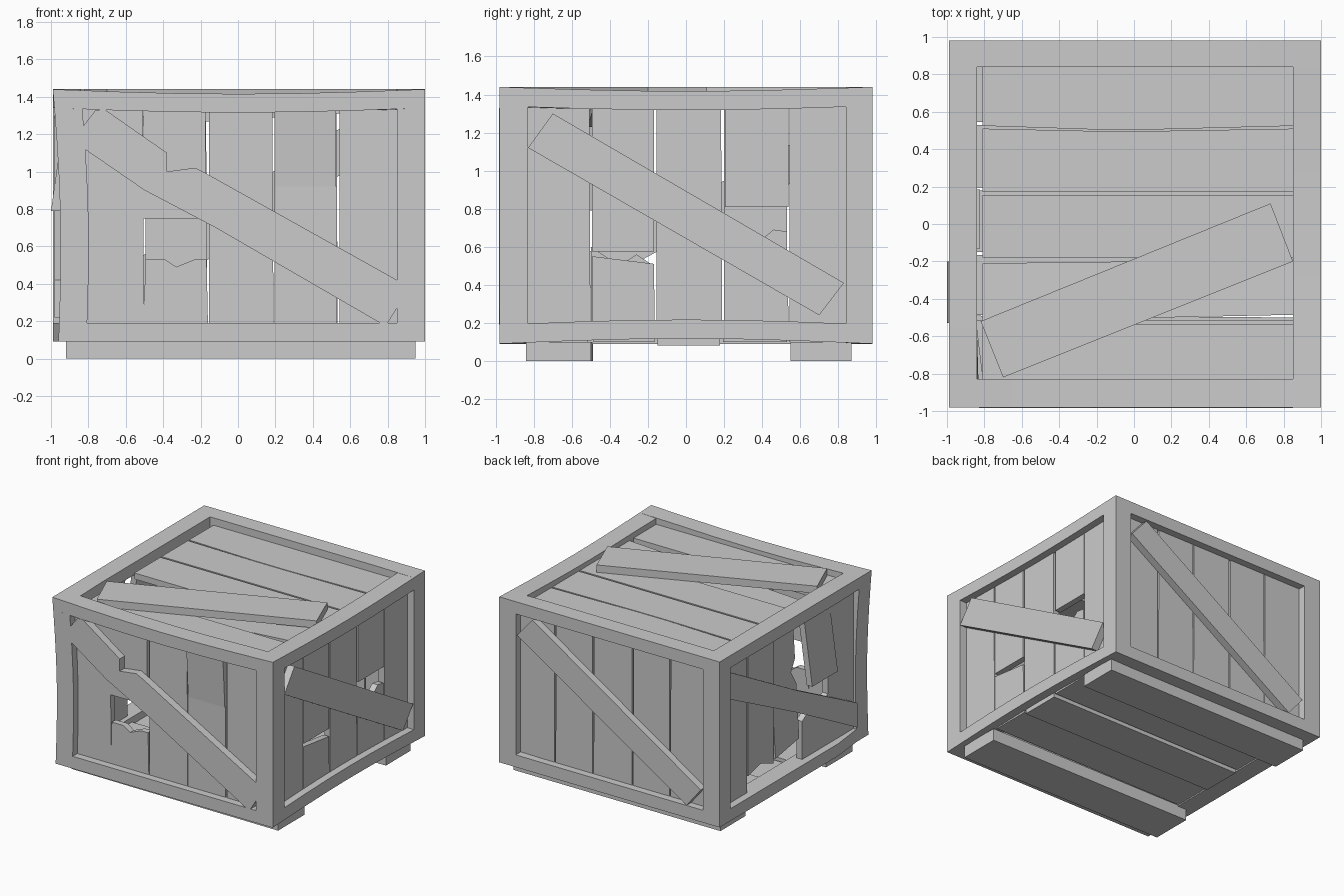
import bpy, bmesh, math
from mathutils import Vector

if "Cube" in bpy.data.objects:
    bpy.data.objects.remove(bpy.data.objects["Cube"])

# How each side maps (u, v, depth) to the world
SIDES = {
    "front": lambda u, v, d: (u, -d, v),
    "back": lambda u, v, d: (u, d, v),
    "right": lambda u, v, d: (d, u, v),
    "left": lambda u, v, d: (-d, u, v),
    "top": lambda u, v, d: (u, v, d),
}


def finish(name, bm):
    bmesh.ops.recalc_face_normals(bm, faces=bm.faces)
    me = bpy.data.meshes.new(name)
    bm.to_mesh(me)
    bm.free()
    ob = bpy.data.objects.new(name, me)
    bpy.context.collection.objects.link(ob)
    return ob


def slab(name, side, pts, d0, d1, bend=None):
    """Outline extruded between two depths on one side of the crate."""
    bm = bmesh.new()
    f = SIDES[side]
    b = bend or (lambda u, v: 0)
    lo = [bm.verts.new(f(u, v, d0 + b(u, v))) for u, v in pts]
    hi = [bm.verts.new(f(u, v, d1 + b(u, v))) for u, v in pts]
    bm.faces.new(lo)
    bm.faces.new(hi)
    for i in range(len(pts)):
        j = (i + 1) % len(pts)
        bm.faces.new((lo[i], lo[j], hi[j], hi[i]))
    return finish(name, bm)


def rect(u0, u1, v0, v1):
    return [(u0, v0), (u1, v0), (u1, v1), (u0, v1)]


def warp(p):
    """Dents and sagging of the old frame."""
    x, y, z = p
    if x < -.7 and y < -.8:
        t = (1.44 - z) / 1.35
        p.x += .03 * t + .025 * math.sin(math.pi * min(1, max(0, t)))
    if y < -.7 and z > 1.3:
        p.z -= .025 * max(0, math.cos(x * math.pi / 2))
    if x > .7 and z > 1.3:
        p.z -= .022 * max(0, math.cos(y * math.pi / 1.96))
    if x > .7 and z < .3:
        p.z += .027 * max(0, math.cos(y * math.pi / 1.96))
    return p


def beam(name, lo, hi, axis, n=6):
    """Segmented square beam, deformed by the warp."""
    bm = bmesh.new()
    a, b = [i for i in range(3) if i != axis]
    rings = []
    for k in range(n + 1):
        ring = []
        for s, t in ((0, 0), (1, 0), (1, 1), (0, 1)):
            p = Vector((0, 0, 0))
            p[axis] = lo[axis] + (hi[axis] - lo[axis]) * k / n
            p[a] = (lo, hi)[s][a]
            p[b] = (lo, hi)[t][b]
            ring.append(bm.verts.new(warp(p)))
        rings.append(ring)
    for r, q in zip(rings, rings[1:]):
        for i in range(4):
            j = (i + 1) % 4
            bm.faces.new((r[i], r[j], q[j], q[i]))
    bm.faces.new(rings[0])
    bm.faces.new(rings[-1])
    return finish(name, bm)


# Frame: four beams each way
XS = {"left": (-.99, -.84), "right": (.85, 1.0)}
YS = {"front": (-.98, -.83), "back": (.84, .98)}
ZS = {"bottom": (.09, .19), "top": (1.34, 1.44)}
for zn, (z0, z1) in ZS.items():
    for yn, (y0, y1) in YS.items():
        beam(f"{zn}_{yn}_beam", (-.99, y0, z0), (1, y1, z1), 0)
    for xn, (x0, x1) in XS.items():
        beam(f"{zn}_{xn}_beam", (x0, -.83, z0), (x1, .84, z1), 1)
for xn, (x0, x1) in XS.items():
    for yn, (y0, y1) in YS.items():
        beam(f"{yn}_{xn}_post", (x0, y0, .19), (x1, y1, 1.34), 2)

# Upright planks: edges shared by all four sides, broken ones listed apart
COLS = [(-.87, -.505), (-.495, -.168), (-.155, .187), (.198, .53), (.543, .88)]
DEPTH = {"front": .92, "back": .92, "right": .94, "left": .93}
BROKEN = {"front": (1, 3), "back": (), "right": (1, 3), "left": (1, 2, 3)}
for side, d in DEPTH.items():
    for i, (u0, u1) in enumerate(COLS):
        if i not in BROKEN[side]:
            slab(f"{side}_plank_{i + 1}", side,
                 [(u0, .15), (u1 + .003, .15), (u1 - .003, 1.36), (u0, 1.36)], d - .05, d)

# Front broken planks
slab("front_broken_lower", "front", [(-.505, .15), (-.16, .15), (-.168, .53), (-.23, .53),
     (-.33, .49), (-.39, .53), (-.495, .53)], .87, .92)
slab("front_broken_upper", "front", rect(-.505, -.175, .75, 1.36), .87, .92)
slab("front_bent_lower", "front", rect(.195, .53, .15, .92), .87, .92)
slab("front_bent_upper", "front", rect(.195, .525, .92, 1.36), .87, .92,
     lambda u, v: (v - .92) * .06)

# Right broken planks
slab("right_broken_lower", "right", [(-.495, .15), (-.165, .15), (-.168, .51), (-.495, .55)], .89, .94)
slab("right_broken_upper", "right", rect(-.495, -.168, .575, 1.36), .89, .94)
slab("right_split_lower", "right", [(.2, .15), (.54, .15), (.53, .68), (.46, .69), (.4, .64),
     (.3, .6), (.2, .63)], .89, .94)
slab("right_split_upper", "right", rect(.205, .54, .81, 1.36), .89, .94)

# Left broken planks, one swinging outwards
slab("left_loose_plank", "left", rect(-.53, -.2, .79, 1.36), .87, .92,
     lambda u, v: (1.36 - v) * .14)
slab("left_stub_plank", "left", [(-.5, .15), (-.17, .15), (-.17, .5), (-.26, .56), (-.35, .5),
     (-.5, .6)], .88, .93)
slab("left_pushed_plank", "left", [(-.13, .38), (.18, .33), (.185, 1.34), (-.13, 1.34),
     (-.13, 1.02), (-.07, .93), (-.13, .82)], .88, .93, lambda u, v: -.06 * (v - .4))
slab("left_short_plank", "left", [(.2, .3), (.36, .36), (.53, .32), (.53, 1.36), (.2, 1.36)], .88, .93)

# Diagonal braces
slab("front_brace", "front", [(-.82, 1.12), (-.83, 1.24), (-.76, 1.33), (-.71, 1.33), (-.38, 1.1),
     (-.38, 1.0), (-.23, 1.02), (-.17, .99), (.85, .42), (.85, .27), (.8, .19), (.76, .19),
     (-.12, .7), (-.5, .9)], .92, .983)
slab("right_brace", "right", [(-.83, 1.12), (-.7, 1.3), (.83, .41), (.7, .24)], .94, 1.0)
slab("back_brace", "back", [(.84, 1.17), (.7, 1.33), (-.82, .35), (-.69, .19)], .92, .98)
slab("left_brace_back_half", "left", [(.84, 1.3), (-.03, .82), (-.03, .64), (.84, 1.08)], .93, .98)
slab("left_brace_front_half", "left", [(-.03, .82), (-.81, .42), (-.81, .22), (-.03, .64)], .93, .98)
slab("top_brace", "top", [(-.82, -.52), (.73, .11), (.85, -.2), (-.7, -.82)], 1.38, 1.44)

# Lid planks, one sunk at its left end
slab("lid_plank_1", "top", rect(-.81, .87, -.86, -.537), 1.33, 1.38)
slab("lid_sunk_plank", "top", [(-.81, -.52), (.87, -.485), (.87, -.19), (-.81, -.21)], 1.33, 1.38,
     lambda u, v: -.06 * (.87 - u))
slab("lid_plank_3", "top", rect(-.81, .87, -.18, .155), 1.33, 1.38)
slab("lid_plank_4", "top", [(-.81, .17), (.87, .17), (.87, .51), (.1, .497), (-.2, .497), (-.81, .51)],
     1.33, 1.38)
slab("lid_plank_5", "top", [(-.81, .525), (-.2, .505), (.1, .505), (.87, .525), (.87, .87), (-.81, .87)],
     1.33, 1.38)

# Floor planks and skids
FLOOR = [(-.86, -.515), (-.487, -.165), (-.15, .18), (.195, .53), (.545, .87)]
for i, (y0, y1) in enumerate(FLOOR):
    drop = .02 if i == 2 else 0
    slab(f"floor_plank_{i + 1}", "top", rect(-.84, .93, y0, y1), .10 - drop, .15 - drop)
slab("front_skid", "top", [(-.92, -.83), (.95, -.84), (.95, -.5), (-.92, -.49)], 0, .1)
slab("back_skid", "top", rect(-.92, .95, .55, .87), 0, .1)
